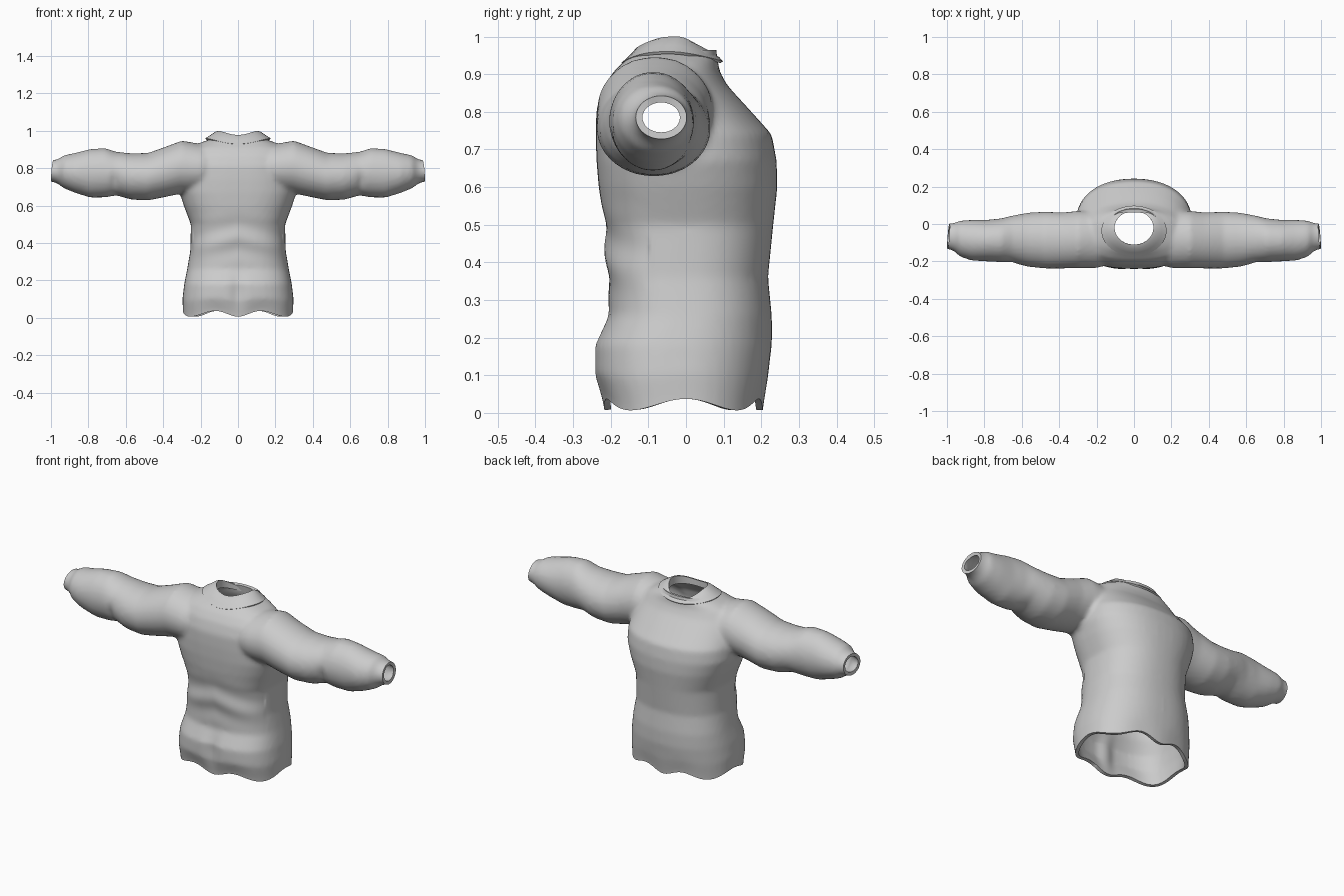
import bpy, bmesh, math
from mathutils import Vector

if bpy.data.objects.get("Cube"):
    bpy.data.objects.remove(bpy.data.objects["Cube"])

cloth = bpy.data.materials.new("light grey cloth")
cloth.use_nodes = True
GREY = (0.6, 0.6, 0.6, 1)
cloth.diffuse_color = GREY
cloth.node_tree.nodes["Principled BSDF"].inputs["Base Color"].default_value = GREY


def spow(v, p):
    return math.copysign(abs(v) ** p, v)


def loft(bm, rings, caps=True):
    """Skin a list of point rings, optionally closing both ends."""
    loops = [[bm.verts.new(p) for p in ring] for ring in rings]
    n = len(loops[0])
    faces = []
    for a, b in zip(loops, loops[1:]):
        for i in range(n):
            j = (i + 1) % n
            faces.append(bm.faces.new((a[i], a[j], b[j], b[i])))
    if caps:
        faces += [bm.faces.new(loops[0]), bm.faces.new(loops[-1])]
    bmesh.ops.recalc_face_normals(bm, faces=faces)


def angles(n):
    return [2 * math.pi * i / n for i in range(n)]


def make_object(name, bm):
    mesh = bpy.data.meshes.new(name)
    bm.to_mesh(mesh)
    bm.free()
    mesh.materials.append(cloth)
    ob = bpy.data.objects.new(name, mesh)
    bpy.context.collection.objects.link(ob)
    bpy.ops.object.select_all(action='DESELECT')
    bpy.context.view_layer.objects.active = ob
    ob.select_set(True)
    return ob


def modify(ob, kind, **settings):
    m = ob.modifiers.new(kind.title(), kind)
    for key, value in settings.items():
        setattr(m, key, value)
    bpy.ops.object.modifier_apply(modifier=m.name)


# Torso levels: height, half width, front y, back y
TORSO = [
    (-0.04, .295, -.21, .20), (0.03, .295, -.22, .205), (0.10, .297, -.243, .218),
    (0.18, .288, -.243, .228), (0.26, .272, -.205, .228), (0.36, .255, -.208, .218),
    (0.50, .252, -.215, .232), (0.60, .290, -.232, .243), (0.67, .312, -.238, .241),
    (0.74, .312, -.240, .228), (0.81, .300, -.238, .165), (0.87, .285, -.218, .110),
    (0.91, .255, -.190, .088), (0.935, .205, -.163, .085), (0.95, .165, -.15, .083),
    (0.962, .13, -.13, .08), (1.03, .12, -.125, .078),
]
# Sleeve stations: x, bottom z, top z, front y, back y
SLEEVE = [
    (.08, .72, .90, -.20, .04), (.20, .67, .93, -.236, .075), (.30, .665, .948, -.236, .070),
    (.38, .648, .918, -.238, .062), (.48, .628, .882, -.238, .066), (.57, .632, .880, -.228, .060),
    (.65, .655, .888, -.207, .045), (.71, .644, .908, -.204, .030), (.79, .643, .903, -.200, .022),
    (.87, .668, .882, -.195, .022), (.93, .692, .870, -.175, .018), (.96, .715, .850, -.146, .006),
    (.99, .728, .842, -.134, .002), (1.06, .728, .842, -.134, .002),
]

bm = bmesh.new()
rings = []
for z, w, front, back in TORSO:
    mid = (front + back) / 2
    ring = []
    for t in angles(48):
        s, c = math.sin(t), math.cos(t)
        p = 0.74 if s < 0 else 0.88
        ring.append((w * spow(c, p), mid + (back - front) / 2 * spow(s, p), z))
    rings.append(ring)
loft(bm, rings)
for side in (1, -1):
    rings = []
    for x, lo, hi, front, back in SLEEVE:
        rings.append([(side * x, (front + back) / 2 + (back - front) / 2 * math.cos(t),
                       (lo + hi) / 2 + (hi - lo) / 2 * math.sin(t)) for t in angles(32)])
    loft(bm, rings)
sweater = make_object("sweater_body", bm)

# Fuse torso and sleeves, then soften the joins
modify(sweater, 'REMESH', mode='VOXEL', voxel_size=0.012)
modify(sweater, 'SMOOTH', factor=0.5, iterations=6)

# Open the hem, neck and cuffs
bm = bmesh.new()
bm.from_mesh(sweater.data)
CUTS = [((0, 0, .022), (0, 0, -1)), ((0, 0, .964), (0, 0, 1))]
CUTS += [((s, -.12, .74), (s, .08, .08)) for s in (1, -1)]
for co, no in CUTS:
    geom = bm.verts[:] + bm.edges[:] + bm.faces[:]
    bmesh.ops.bisect_plane(bm, geom=geom, plane_co=co, plane_no=Vector(no).normalized(),
                           clear_outer=True)

# Soft folds: wavy hem, belly crease, waist and elbow wrinkles
for v in bm.verts:
    x, y, z = v.co
    if z < .14 and abs(x) < .4:
        v.co.z += .018 * math.cos(6 * math.atan2(y, x)) * (1 - z / .14)
    if y < -.1 and abs(x) < .25:
        v.co.y += .014 * math.exp(-(x / .035) ** 2 - ((z - .14) / .09) ** 2)
        v.co.y += .006 * math.sin(z * 40 + abs(x) * 12) * math.exp(-((z - .42) / .1) ** 2)
    if abs(x) > .5 and y < -.06:
        v.co.y += .010 * math.exp(-((abs(x) - .66) / .02) ** 2 - ((z - .73) / .05) ** 2)
bm.to_mesh(sweater.data)
bm.free()
modify(sweater, 'SOLIDIFY', thickness=0.018, offset=-1)
bpy.ops.object.shade_smooth_by_angle(angle=math.radians(45))

# Folded collar lying over the shoulders
bm = bmesh.new()
# Collar rings: half width, centre y, half depth, side z, front z, back z
COLLAR = [(.172, -.037, .132, .957, .927, .932), (.145, -.032, .118, .974, .945, .942),
          (.118, -.024, .104, .992, .968, .946), (.106, -.02, .093, .997, .975, .943),
          (.108, -.02, .094, .955, .945, .925)]
rings = []
for w, cy, d, zs, zf, zb in COLLAR:
    ring = []
    for t in angles(40):
        s, c = math.sin(t), math.cos(t)
        end = zf if s < 0 else zb
        k = max(0, -s) ** 3 if s < 0 else s ** 1.5
        ring.append((w * c, cy + d * s, zs + (end - zs) * k))
    rings.append(ring)
loft(bm, rings, caps=False)
collar = make_object("collar", bm)
modify(collar, 'SOLIDIFY', thickness=0.008, offset=0)
bpy.ops.object.shade_smooth_by_angle(angle=math.radians(50))
